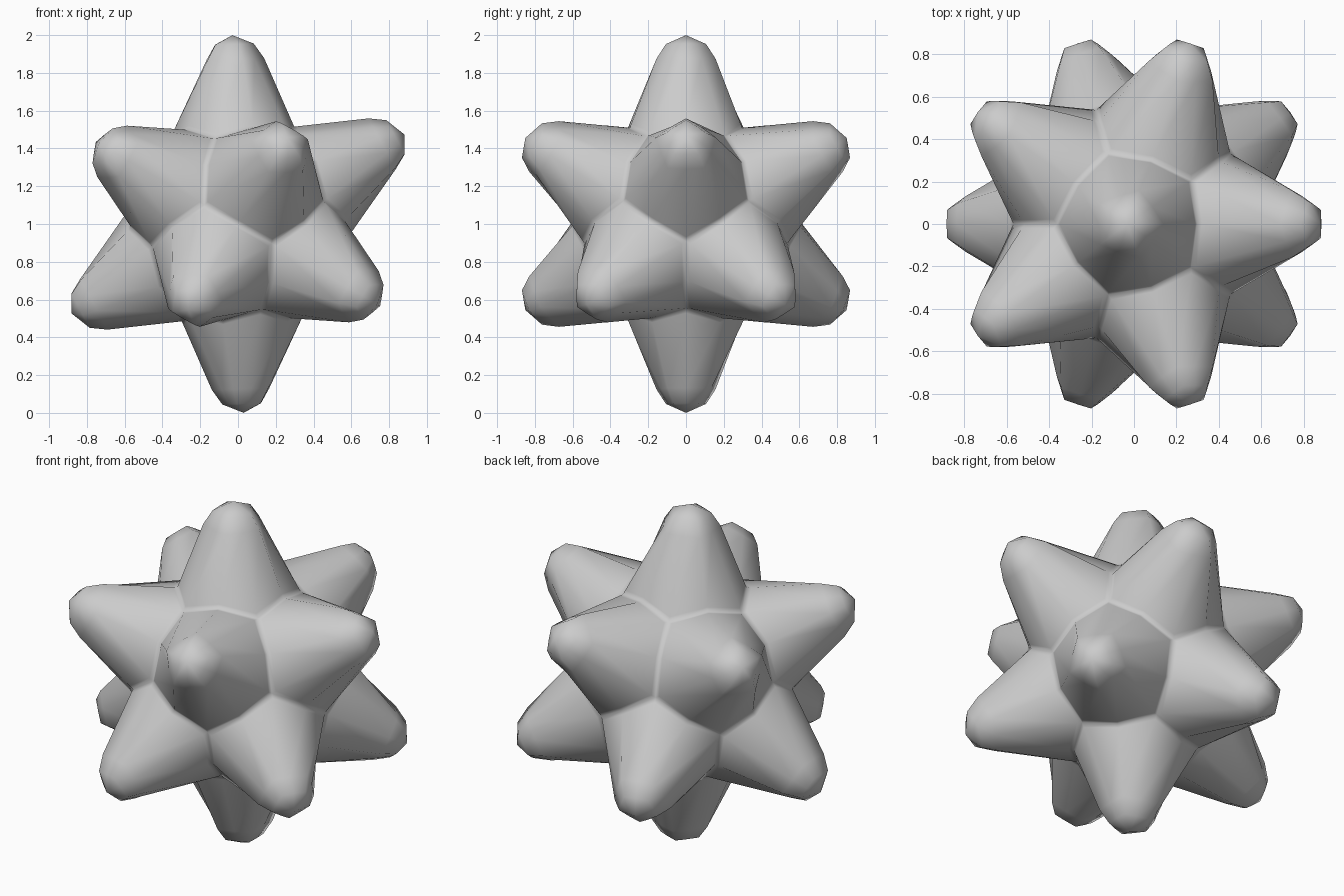
import bpy, bmesh, math
from mathutils import Vector, Matrix

if "Cube" in bpy.data.objects:
    bpy.data.objects.remove(bpy.data.objects["Cube"])

PHI = (1 + math.sqrt(5)) / 2
VALLEY_MID, VALLEY_CORNER = 0.595, 0.575
# Tip rings: height, radius toward neighbour, radius toward valley corner
TIP = [(0.873, 0.165, 0.14), (0.952, 0.112, 0.093)]

# Twelve spike axes: icosahedron corners, tilted about y
tilt = Matrix.Rotation(math.radians(30), 3, 'Y')
axes = []
for a in (-1, 1):
    for b in (-PHI, PHI):
        for p in ((a, 0, b), (0, b, a), (b, a, 0)):
            axes.append(tilt @ Vector(p).normalized())

bm = bmesh.new()


def add_spike(axis):
    """Ten-sided spike with rounded tip, from the valley ring outwards."""
    near = [n for n in axes if 0.3 < n.dot(axis) < 0.6]
    u = (near[0] - axis * near[0].dot(axis)).normalized()
    w = axis.cross(u)
    near.sort(key=lambda n: math.atan2(n.dot(w), n.dot(u)) % (2 * math.pi - 1e-4))

    valley = []
    for i, n in enumerate(near):
        nxt = near[(i + 1) % 5]
        valley.append((axis + n).normalized() * VALLEY_MID)
        valley.append((axis + n + nxt).normalized() * VALLEY_CORNER)

    tips = []
    for h, r_mid, r_corner in TIP:
        ring = []
        for p in valley:
            out = (p - axis * p.dot(axis)).normalized()
            r = r_corner if len(ring) % 2 else r_mid
            ring.append(axis * h + out * r)
        tips.append(ring)

    # Narrow band above the valley keeps the crease tight
    band = [p.lerp(q, 0.06) for p, q in zip(valley, tips[0])]
    rings = [[bm.verts.new(p) for p in ring] for ring in [valley, band] + tips]
    for lo, hi in zip(rings, rings[1:]):
        for i in range(10):
            j = (i + 1) % 10
            bm.faces.new((lo[i], lo[j], hi[j], hi[i]))
    apex = bm.verts.new(axis)
    for i in range(10):
        bm.faces.new((rings[-1][i], rings[-1][(i + 1) % 10], apex))


for axis in axes:
    add_spike(axis)

# Weld the spikes along the valleys and stand on the ground
bmesh.ops.remove_doubles(bm, verts=bm.verts, dist=0.001)
bmesh.ops.recalc_face_normals(bm, faces=bm.faces)
bmesh.ops.translate(bm, verts=bm.verts, vec=(0, 0, 1))
for f in bm.faces:
    f.smooth = True

mesh = bpy.data.meshes.new("spiky_ball")
bm.to_mesh(mesh)
bm.free()
bpy.context.collection.objects.link(bpy.data.objects.new("spiky_ball", mesh))
